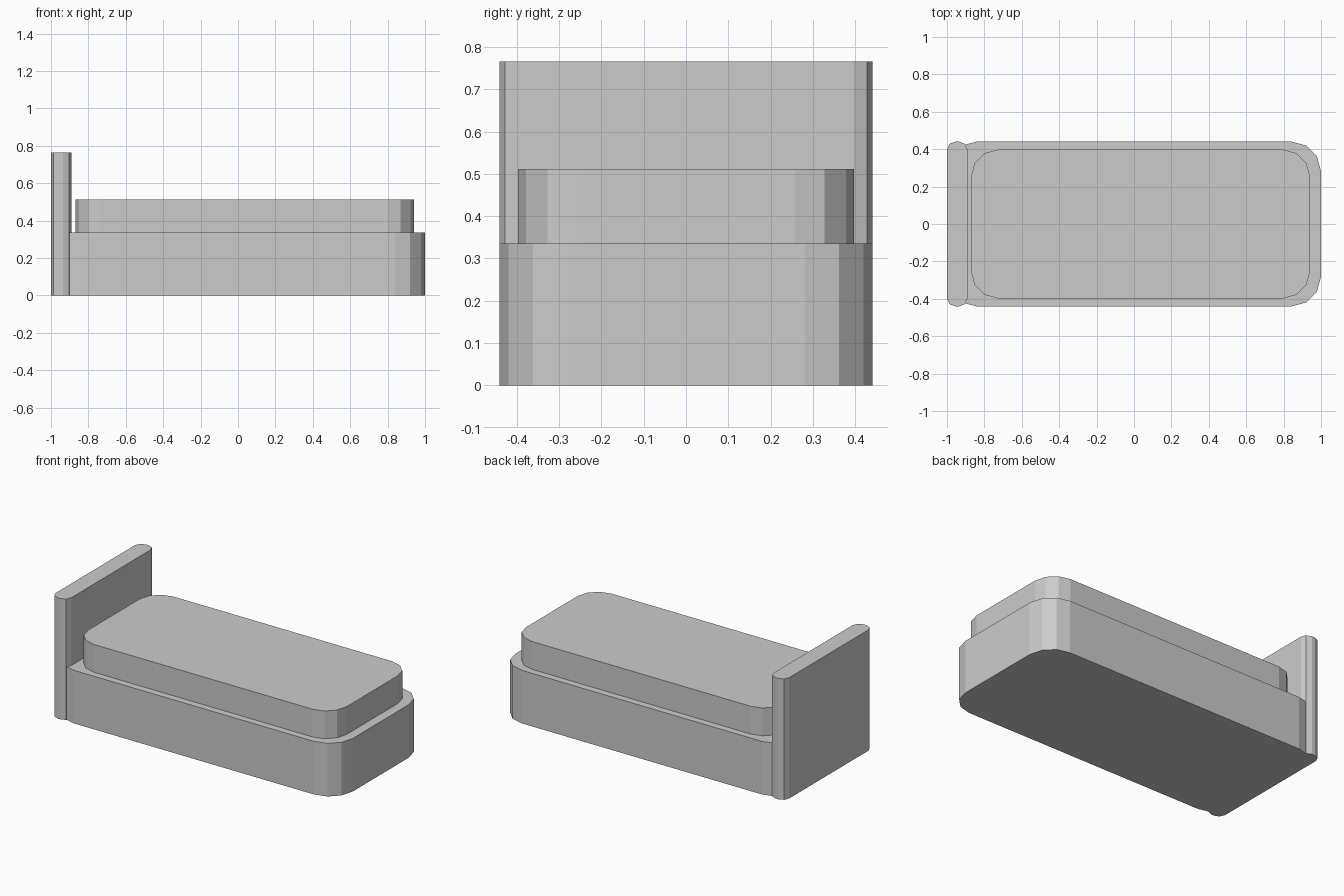
import bpy, bmesh
from math import sin, cos, pi

if "Cube" in bpy.data.objects:
    bpy.data.objects.remove(bpy.data.objects["Cube"])


def rounded_slab(name, x0, x1, half_y, z0, z1, r, segs):
    """Upright slab whose plan is a rectangle with faceted round corners."""
    corners = [(x1 - r, half_y - r), (x0 + r, half_y - r),
               (x0 + r, r - half_y), (x1 - r, r - half_y)]
    bm = bmesh.new()
    ring = []
    for q, (cx, cy) in enumerate(corners):
        for i in range(segs + 1):
            a = (q + i / segs) * pi / 2
            ring.append(bm.verts.new((cx + r * cos(a), cy + r * sin(a), z0)))
    base = bm.faces.new(ring)
    ext = bmesh.ops.extrude_face_region(bm, geom=[base], use_keep_orig=True)
    top = [v for v in ext["geom"] if isinstance(v, bmesh.types.BMVert)]
    bmesh.ops.translate(bm, verts=top, vec=(0, 0, z1 - z0))
    bmesh.ops.recalc_face_normals(bm, faces=bm.faces)
    mesh = bpy.data.meshes.new(name)
    bm.to_mesh(mesh)
    bm.free()
    obj = bpy.data.objects.new(name, mesh)
    bpy.context.collection.objects.link(obj)
    return obj


# Bed base, mattress resting on it, and upright headboard
rounded_slab("bed_base", -1.0, 1.0, 0.441, 0.0, 0.336, 0.16, 3)
rounded_slab("mattress", -0.87, 0.94, 0.397, 0.336, 0.512, 0.14, 3)
rounded_slab("headboard", -1.0, -0.89, 0.441, 0.0, 0.765, 0.045, 2)
